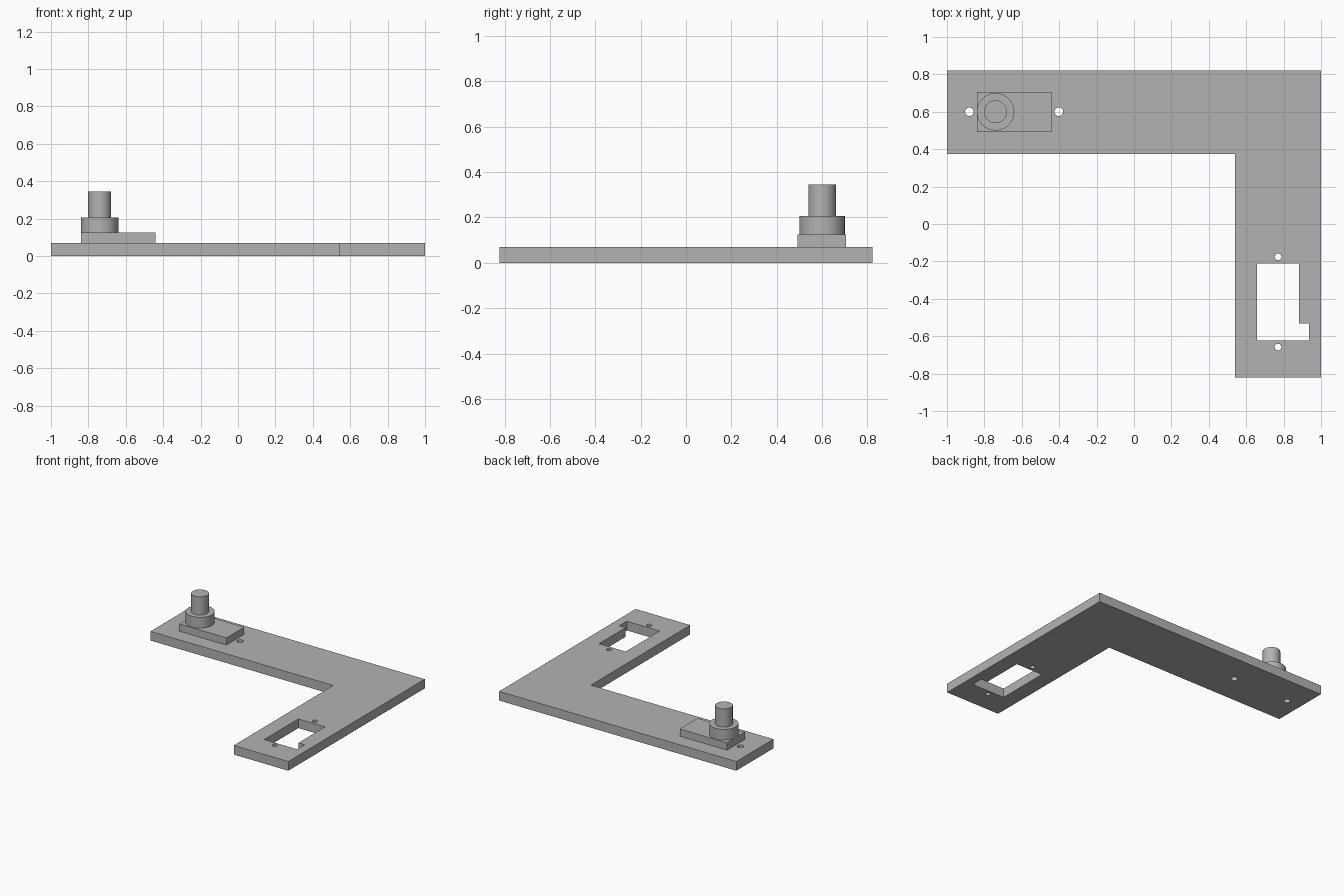
import bpy
import bmesh
from math import radians

cube = bpy.data.objects.get("Cube")
if cube:
    bpy.data.objects.remove(cube, do_unlink=True)

grey = bpy.data.materials.new("plain grey")
grey.use_nodes = True
colour = (0.45, 0.45, 0.45, 1)
grey.diffuse_color = colour
grey.node_tree.nodes["Principled BSDF"].inputs["Base Color"].default_value = colour

PLATE_TOP, PAD_TOP, COLLAR_TOP, SHAFT_TOP = 0.07, 0.125, 0.207, 0.345
SERVO_Y = 0.6


def prism(name, outline, z0, z1):
    """Extrude a closed xy outline from z0 up to z1."""
    bm = bmesh.new()
    face = bm.faces.new([bm.verts.new((x, y, z0)) for x, y in outline])
    grown = bmesh.ops.extrude_face_region(bm, geom=[face])["geom"]
    top = [v for v in grown if isinstance(v, bmesh.types.BMVert)]
    bmesh.ops.translate(bm, verts=top, vec=(0, 0, z1 - z0))
    bmesh.ops.recalc_face_normals(bm, faces=bm.faces)
    mesh = bpy.data.meshes.new(name)
    bm.to_mesh(mesh)
    bm.free()
    mesh.materials.append(grey)
    obj = bpy.data.objects.new(name, mesh)
    bpy.context.collection.objects.link(obj)
    return obj


def cylinder(name, x, y, radius, z0, z1, sides=48):
    bpy.ops.mesh.primitive_cylinder_add(
        vertices=sides, radius=radius, depth=z1 - z0, location=(x, y, (z0 + z1) / 2))
    obj = bpy.context.object
    obj.name = name
    obj.data.materials.append(grey)
    bpy.ops.object.shade_smooth_by_angle(angle=radians(30))
    return obj


def cut(target, cutter):
    """Subtract the cutter, then discard it."""
    mod = target.modifiers.new("cut", "BOOLEAN")
    mod.operation, mod.solver, mod.object = "DIFFERENCE", "EXACT", cutter
    bpy.context.view_layer.objects.active = target
    bpy.ops.object.modifier_apply(modifier=mod.name)
    bpy.data.objects.remove(cutter, do_unlink=True)


# L-shaped base plate
plate = prism("base_plate", [(-1, 0.375), (0.54, 0.375), (0.54, -0.822),
                             (1, -0.822), (1, 0.822), (-1, 0.822)], 0, PLATE_TOP)

# Notched window through the short arm
cut(plate, prism("window_cutter", [(0.657, -0.623), (0.935, -0.623), (0.935, -0.532),
                                   (0.882, -0.532), (0.882, -0.212), (0.657, -0.212)],
                 -0.1, 0.2))

# Screw holes beside the motor and the window
for x, y, radius in [(-0.88, SERVO_Y, 0.023), (-0.402, SERVO_Y, 0.023),
                     (0.77, -0.175, 0.018), (0.77, -0.658, 0.018)]:
    cut(plate, cylinder("hole_cutter", x, y, radius, -0.1, 0.2, 32))

# Motor: mounting pad, collar and shaft
prism("motor_pad", [(-0.84, 0.492), (-0.442, 0.492), (-0.442, 0.706), (-0.84, 0.706)],
      PLATE_TOP, PAD_TOP)
cylinder("motor_collar", -0.74, SERVO_Y, 0.1, PAD_TOP, COLLAR_TOP)
cylinder("motor_shaft", -0.74, SERVO_Y, 0.061, COLLAR_TOP, SHAFT_TOP)
